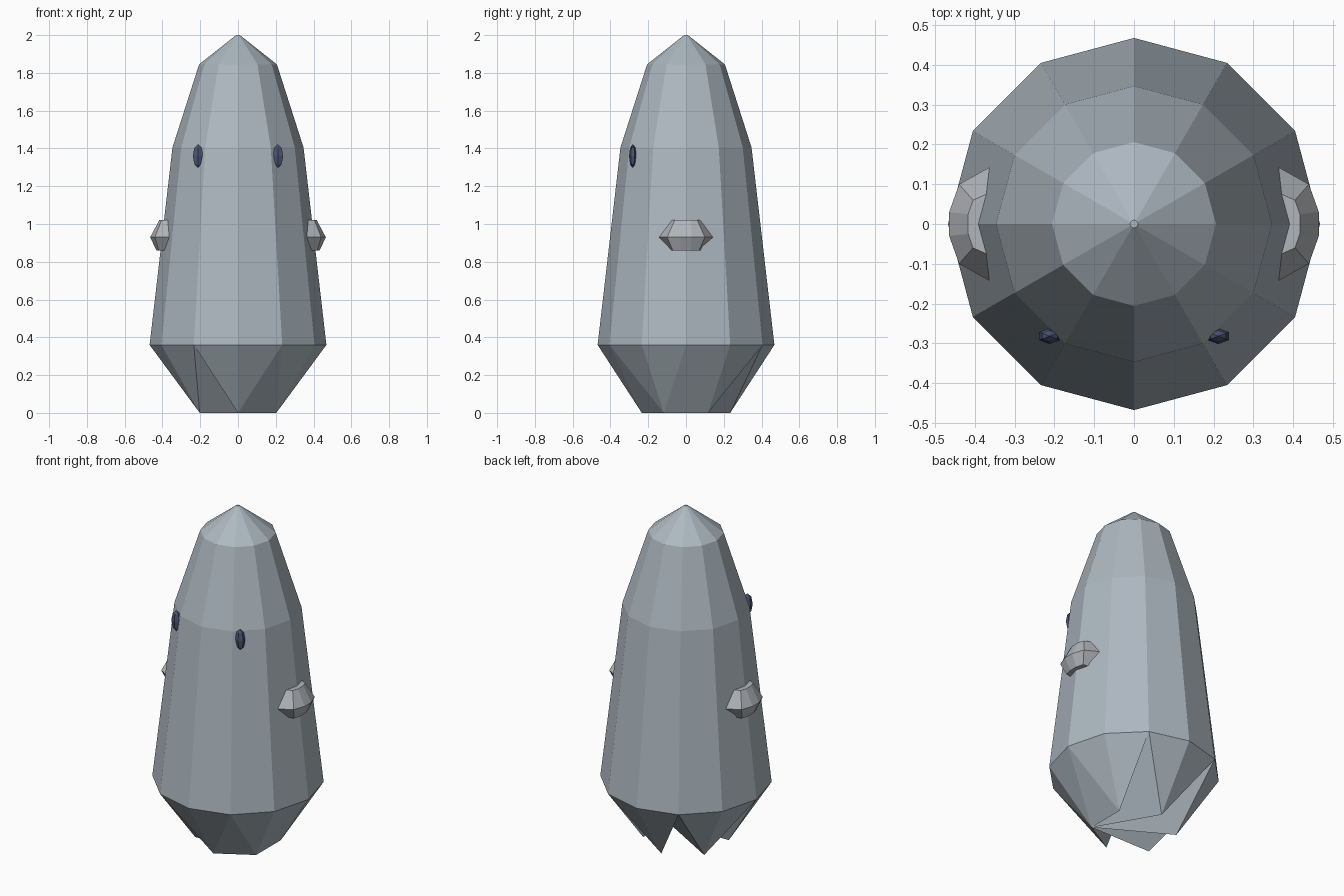
import bpy, bmesh, math

if "Cube" in bpy.data.objects:
    bpy.data.objects.remove(bpy.data.objects["Cube"])


def material(name, rgb):
    m = bpy.data.materials.new(name)
    m.diffuse_color = (*rgb, 1)
    m.use_nodes = True
    m.node_tree.nodes["Principled BSDF"].inputs["Base Color"].default_value = m.diffuse_color
    return m


GREY = material("pale blue grey", (0.42, 0.48, 0.53))
LIMB = material("soft grey", (0.44, 0.46, 0.49))
NAVY = material("dark navy", (0.07, 0.09, 0.17))


def finish(name, bm, mat):
    bmesh.ops.recalc_face_normals(bm, faces=bm.faces[:])
    me = bpy.data.meshes.new(name)
    bm.to_mesh(me)
    bm.free()
    me.materials.append(mat)
    ob = bpy.data.objects.new(name, me)
    bpy.context.collection.objects.link(ob)
    return ob


def ring(bm, r, z, n, start=0.0):
    angles = [start + 2 * math.pi * i / n for i in range(n)]
    return [bm.verts.new((r * math.cos(a), r * math.sin(a), z)) for a in angles]


def bridge(bm, a, b):
    n = len(a)
    for i in range(n):
        j = (i + 1) % n
        bm.faces.new((a[i], a[j], b[j], b[i]))


# body: tapering twelve-sided shell with a ragged hem of six points
bm = bmesh.new()
profile = [(0.468, 0.36), (0.347, 1.405), (0.206, 1.845), (0.01, 2.0)]
rings = [ring(bm, r, z, 12) for r, z in profile]
for a, b in zip(rings, rings[1:]):
    bridge(bm, a, b)
bm.faces.new(rings[-1])
hem = rings[0]
tips = ring(bm, 0.234, 0, 6, math.radians(30))
for i, t in enumerate(tips):
    k = 2 * i + 1
    bm.faces.new((hem[k - 1], hem[k], t))
    bm.faces.new((hem[k], hem[(k + 1) % 12], t))
# underside folds fan out from one hem tip
zigzag = []
for i in range(6):
    zigzag += [hem[2 * i], tips[i]]
hub = zigzag.pop()
for a, b in zip(zigzag, zigzag[1:]):
    bm.faces.new((hub, a, b))
finish("body", bm, GREY)

for side, label in ((-1, "left"), (1, "right")):
    # arm: faceted stub sunk into the side of the body
    bm = bmesh.new()
    loops = []
    for z, pts in (
        (0.86, [(0.36, 0.08), (0.42, 0.07)]),
        (0.93, [(0.365, 0.142), (0.44, 0.1), (0.465, 0.03)]),
        (1.02, [(0.36, 0.08), (0.405, 0.06)]),
    ):
        if len(pts) == 2:
            pts = pts + [(pts[1][0] + 0.012, 0.025)]
        outline = pts + [(x, -y) for x, y in reversed(pts)]
        loops.append([bm.verts.new((side * x, y, z)) for x, y in outline])
    bridge(bm, loops[0], loops[1])
    bridge(bm, loops[1], loops[2])
    bm.faces.new(loops[0])
    bm.faces.new(loops[2])
    finish(label + "_arm", bm, LIMB)

    # eye: small upright faceted bead
    bm = bmesh.new()
    bmesh.ops.create_uvsphere(bm, u_segments=6, v_segments=4, radius=1)
    for v in bm.verts:
        v.co.x *= 0.031
        v.co.y *= 0.02
        v.co.z *= 0.062
    eye = finish(label + "_eye", bm, NAVY)
    eye.location = (side * 0.212, -0.282, 1.36)
